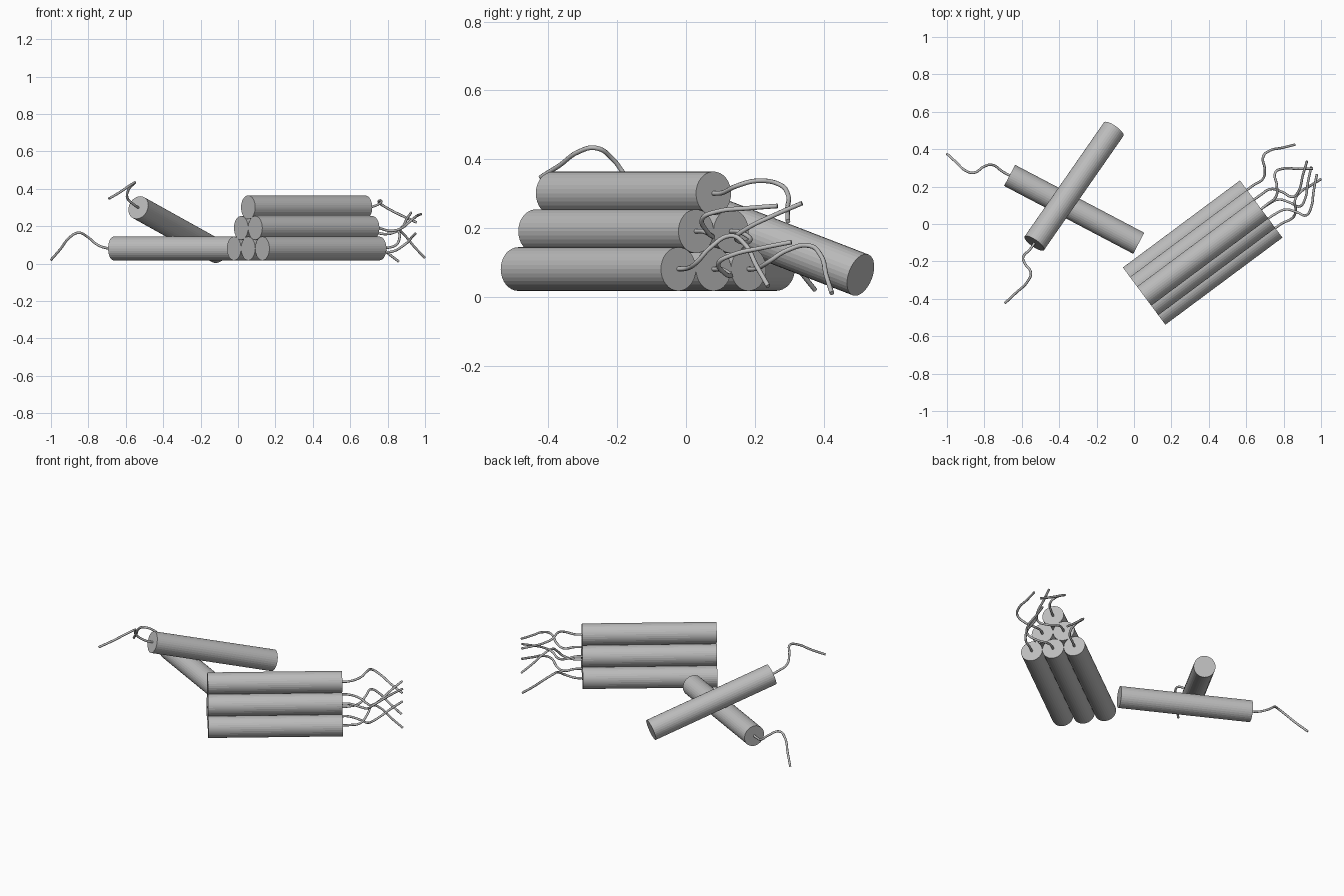
import bpy
import math
from mathutils import Vector, Matrix

cube = bpy.data.objects.get("Cube")
if cube:
    bpy.data.objects.remove(cube)

RADIUS = 0.0635
LENGTH = 0.78

grey = bpy.data.materials.new("plain grey")
grey.use_nodes = True
grey.diffuse_color = (0.5, 0.5, 0.5, 1)
grey.node_tree.nodes["Principled BSDF"].inputs["Base Color"].default_value = (0.5, 0.5, 0.5, 1)

# Fuse path: side, up, distance beyond the stick's end
FUSE = [(0, 0, -0.01), (0, 0.002, 0.04), (0.007, 0.022, 0.105), (-0.022, 0.06, 0.143),
        (-0.076, 0.084, 0.175), (-0.087, 0.059, 0.22), (-0.071, -0.004, 0.285),
        (-0.054, -0.061, 0.35)]


def make_stick(name, fuse_end, axis, roll):
    """Cylinder ending at fuse_end, pointing along axis, with its fuse rolled about the axis."""
    axis = Vector(axis).normalized()
    side = axis.cross(Vector((0, 0, 1))).normalized()
    up = side.cross(axis)
    frame = Matrix((side, up, axis)).transposed().to_4x4()
    place = Matrix.Translation(Vector(fuse_end)) @ frame

    # Stick body
    bpy.ops.mesh.primitive_cylinder_add(vertices=32, radius=RADIUS, depth=LENGTH)
    body = bpy.context.object
    body.name = name
    body.matrix_world = place @ Matrix.Translation((0, 0, -LENGTH / 2))
    body.data.materials.append(grey)

    # Fuse
    curve = bpy.data.curves.new(name + "_fuse", "CURVE")
    curve.dimensions = "3D"
    curve.bevel_depth = 0.0068
    curve.bevel_resolution = 2
    curve.resolution_u = 6
    curve.use_fill_caps = True
    spline = curve.splines.new("BEZIER")
    spline.bezier_points.add(len(FUSE) - 1)
    for point, co in zip(spline.bezier_points, FUSE):
        point.co = co
        point.handle_left_type = point.handle_right_type = "AUTO"
    fuse = bpy.data.objects.new(name + "_fuse", curve)
    bpy.context.collection.objects.link(fuse)
    fuse.matrix_world = place @ Matrix.Rotation(math.radians(roll), 4, "Z")
    curve.materials.append(grey)
    bpy.ops.object.select_all(action="DESELECT")
    fuse.select_set(True)
    bpy.context.view_layer.objects.active = fuse
    bpy.ops.object.convert(target="MESH")
    bpy.ops.object.shade_smooth_by_angle(angle=math.radians(50))


# Stacked pile of six: three, two, one
pile_axis = Vector((0.80, 0.595, 0)).normalized()
across = pile_axis.cross(Vector((0, 0, 1)))
pile_end = Vector((0.68, 0.08, 0.081))
rows = [("bottom", (11, -123, -11)), ("middle", (-141, -113)), ("top", (35,))]
for level, (label, rolls) in enumerate(rows):
    for i, roll in enumerate(rolls):
        offset = (i - (len(rolls) - 1) / 2) * 2 * RADIUS
        rise = Vector((0, 0, level * RADIUS * math.sqrt(3)))
        make_stick(f"{label}_stick_{i + 1}", pile_end + across * offset + rise, pile_axis, roll)

# Loose stick on the ground and one leaning over it
make_stick("loose_stick", (-0.665, 0.26, 0.081), (-0.69, 0.363, 0), 0)
make_stick("leaning_stick", (-0.533, -0.103, 0.30), (-0.423, -0.608, 0.235), 0)
